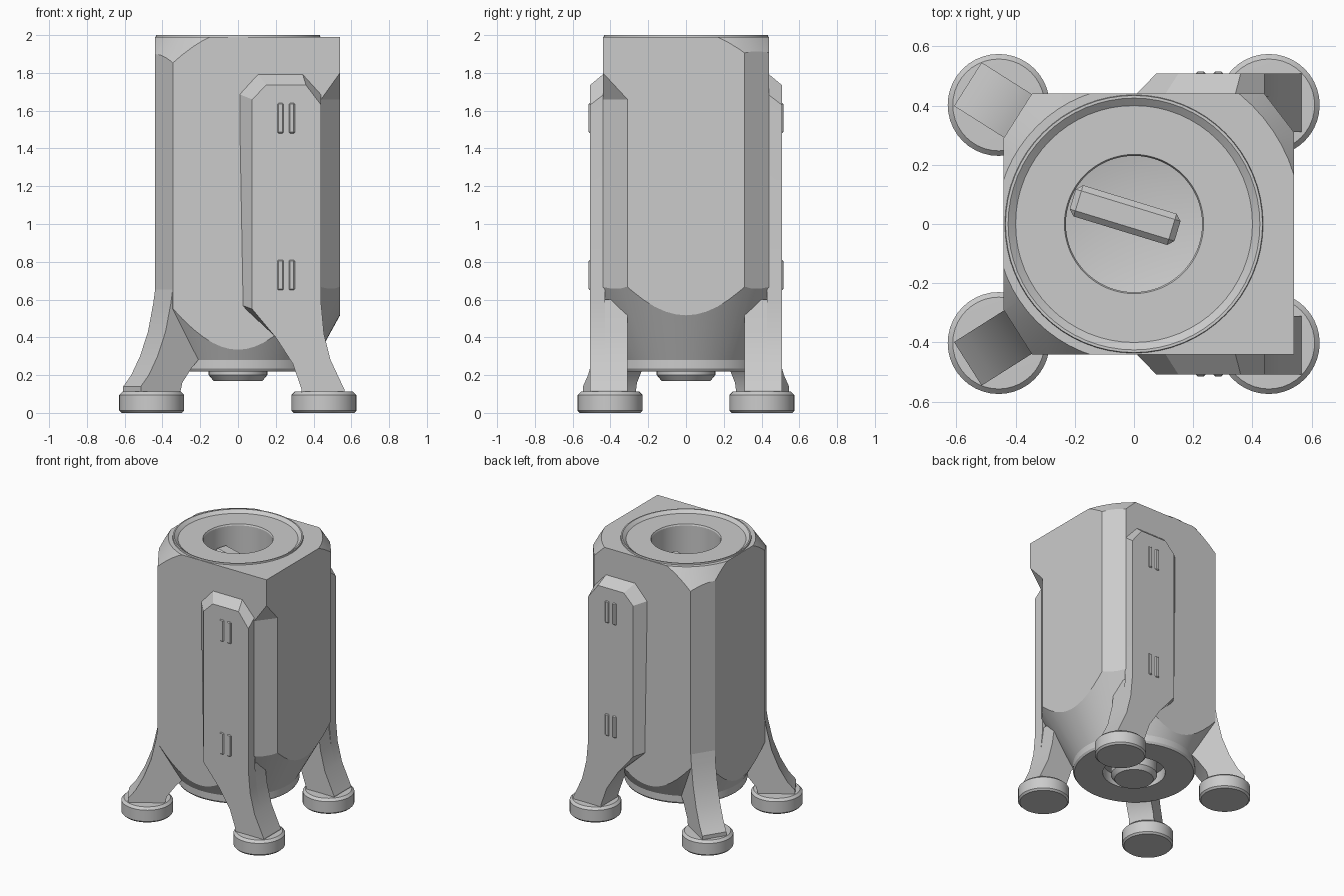
import bpy, bmesh, math
from mathutils import Vector

if "Cube" in bpy.data.objects:
    bpy.data.objects.remove(bpy.data.objects["Cube"])


def make(name, bm):
    bmesh.ops.recalc_face_normals(bm, faces=bm.faces)
    me = bpy.data.meshes.new(name)
    bm.to_mesh(me)
    bm.free()
    ob = bpy.data.objects.new(name, me)
    bpy.context.collection.objects.link(ob)
    return ob


def loft(name, a, b):
    """Solid between two matching outlines."""
    bm = bmesh.new()
    va = [bm.verts.new(p) for p in a]
    vb = [bm.verts.new(p) for p in b]
    bm.faces.new(va)
    bm.faces.new(vb[::-1])
    for i in range(len(va)):
        j = (i + 1) % len(va)
        bm.faces.new((va[i], va[j], vb[j], vb[i]))
    return make(name, bm)


def lathe(name, rings, n=64):
    """Revolve (radius, z) rings; radius may be a function of the angle."""
    bm = bmesh.new()
    grid = []
    for i in range(n):
        t = 2 * math.pi * i / n
        col = []
        for r, z in rings:
            rr = r(t) if callable(r) else r
            col.append(bm.verts.new((rr * math.cos(t), rr * math.sin(t), z)))
        grid.append(col)
    for i in range(n):
        c, d = grid[i], grid[(i + 1) % n]
        for k in range(len(rings) - 1):
            bm.faces.new((c[k], d[k], d[k + 1], c[k + 1]))
    bmesh.ops.remove_doubles(bm, verts=bm.verts, dist=1e-5)
    return make(name, bm)


def box(name, loc, size, rot=0, bevel=0):
    bm = bmesh.new()
    bmesh.ops.create_cube(bm, size=1)
    for v in bm.verts:
        v.co = Vector((v.co.x * size[0], v.co.y * size[1], v.co.z * size[2]))
    if bevel:
        bmesh.ops.bevel(bm, geom=bm.edges[:], offset=bevel, segments=1, affect='EDGES')
    ob = make(name, bm)
    ob.location = loc
    ob.rotation_euler.z = rot
    return ob


def boolean(ob, cutter, op):
    m = ob.modifiers.new(op, 'BOOLEAN')
    m.object, m.operation, m.solver = cutter, op, 'EXACT'
    bpy.context.view_layer.objects.active = ob
    bpy.ops.object.modifier_apply(modifier=m.name)
    bpy.data.objects.remove(cutter)


# Body: cornered prism trimmed by a turned envelope (cones, top dish, bore, base recess)
plan = [(-.44, -.29), (-.345, -.44), (.54, -.44), (.54, .31),
        (.44, .44), (-.345, .44), (-.44, .29)]
body = loft("body", [(x, y, .1) for x, y in plan], [(x, y, 2.2) for x, y in plan])


def trim(base):
    # the right-hand corners are cut less (back) or not at all (front)
    def radius(t):
        if t < math.pi / 2 - .01:
            return base + .10
        return base + (.5 if t > 1.5 * math.pi + .01 else 0)
    return radius


envelope = lathe("envelope", [
    (0, .30), (.21, .30), (.21, .22), (.40, .22), (.41, .235), (.41, .28),
    (.80, .99), (trim(.80), 1.504), (trim(.465), 1.99),
    (.436, 1.99), (.434, 2.0), (.425, 2.0), (.40, 1.98), (.235, 1.98),
    (.23, 1.97), (.23, 1.74), (.13, 1.72), (0, 1.72)])
boolean(body, envelope, 'INTERSECT')

# Chamfer under the front right corner
wedge = [(.34, -.57, 1.66), (.64, -.18, 1.66), (.59, -.505, 1.94)]
boolean(body, loft("corner_cut", wedge, [(x, y, 0) for x, y, z in wedge]), 'DIFFERENCE')

# Bar in the bore and plug under the base
box("bore_bar", (-.03, .03, 1.77), (.37, .11, .14), math.radians(-17), .02)
lathe("base_plug", [(0, .17), (.13, .17), (.155, .2), (.155, .33), (0, .33)], 40)

# Right legs: raised side plate running down into a curved leg
right_edge = [(.44, .58), (.455, .42), (.49, .28), (.565, .12), (.565, .08)]
left_edge = [(.34, .08), (.335, .13), (.29, .26), (.2, .4)]
face = [(.075, 1.66), (.15, 1.735), (.36, 1.735), (.44, 1.63)] + right_edge + left_edge + [(.075, .55)]
rim = [(0, 1.69), (.1, 1.8), (.34, 1.8), (.44, 1.69)] + right_edge + left_edge + [(.02, .57)]
lower = [(.1, .6), (.43, .6)] + right_edge[1:] + left_edge + [(.1, .53)]

# Left legs: curved fin standing off the corner chamfer (outward distance, height)
fin = [(-.01, .72), (.012, .58), (.045, .43), (.095, .3), (.15, .2), (.2, .14), (.2, .08),
       (-.04, .08), (-.06, .16), (-.12, .24), (-.2, .32), (-.2, .6)]

for side, s in (("front", -1), ("back", 1)):
    loft(side + "_right_plate", [(x, s * .508, z) for x, z in face],
         [(x, s * .43, z) for x, z in rim])
    loft(side + "_right_leg", [(x, s * .50, z) for x, z in lower],
         [(x, s * .31, z) for x, z in lower])
    out = Vector((-.845, s * .535, 0))
    across = Vector((-out.y, out.x, 0)) * .087
    mid = Vector((-.392, s * .365, 0))
    path = [mid + out * d + Vector((0, 0, z)) for d, z in fin]
    loft(side + "_left_leg", [p + across for p in path], [p - across for p in path])
    # Small ribs on the plate
    for z in (.73, 1.56):
        for x in (.225, .285):
            box(side + "_plate_rib", (x, s * .506, z), (.032, .018, .16), 0, .006)
    # Round feet
    for end, x in (("left", -.457), ("right", .455)):
        foot = lathe(f"{side}_{end}_foot", [
            (0, 0), (.16, 0), (.172, .012), (.172, .095), (.155, .112), (0, .115)], 40)
        foot.location = (x, s * .402, 0)

# Smooth the turned surfaces, keep the corners sharp
for ob in bpy.context.scene.objects:
    ob.select_set(True)
bpy.context.view_layer.objects.active = body
bpy.ops.object.shade_smooth_by_angle(angle=math.radians(25))
